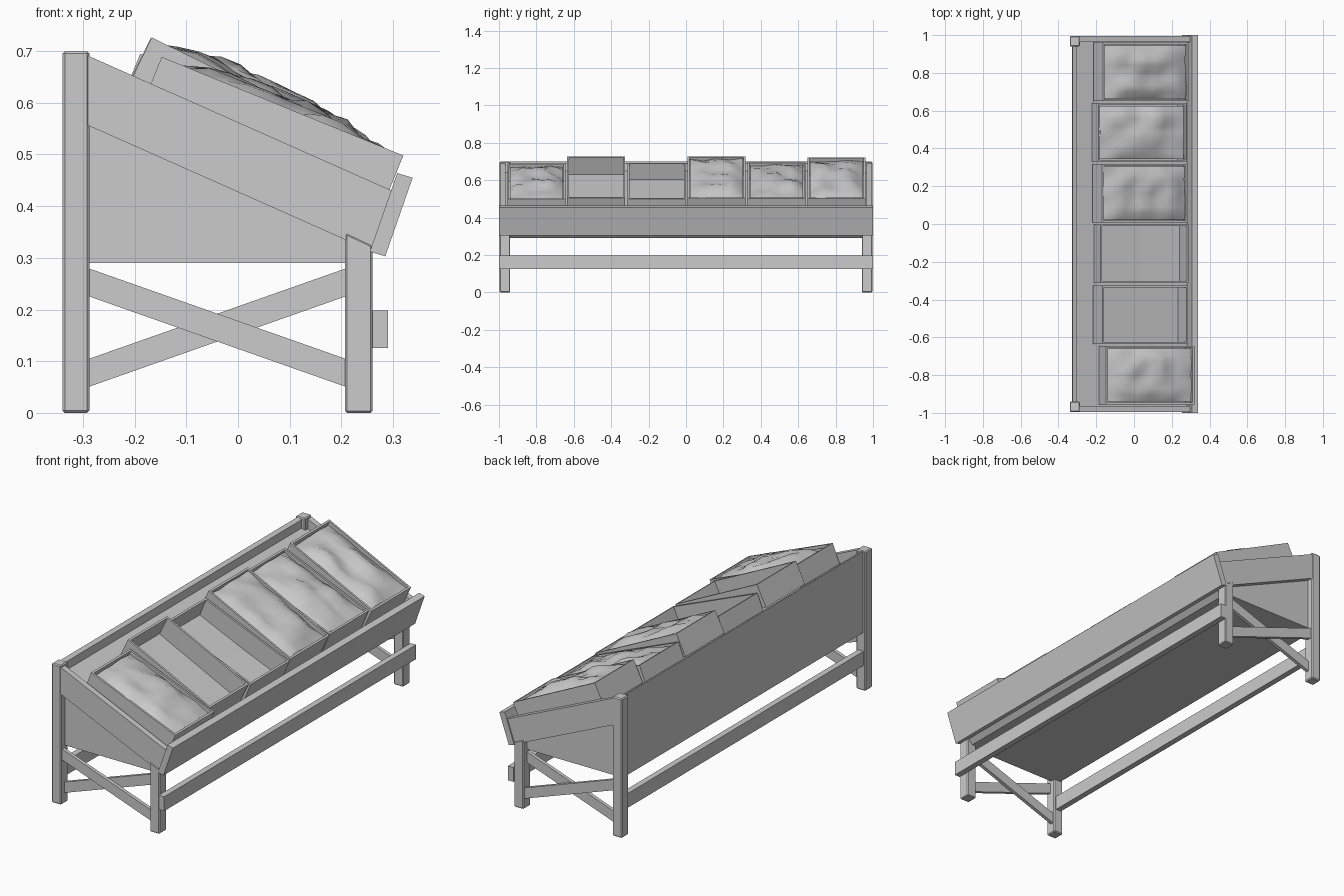
import bpy, bmesh, math
from mathutils import Matrix, Vector, noise

if "Cube" in bpy.data.objects:
    bpy.data.objects.remove(bpy.data.objects["Cube"])


def finish(name, bm, smooth=False):
    bmesh.ops.recalc_face_normals(bm, faces=bm.faces[:])
    me = bpy.data.meshes.new(name)
    bm.to_mesh(me)
    bm.free()
    ob = bpy.data.objects.new(name, me)
    bpy.context.collection.objects.link(ob)
    if smooth:
        for p in me.polygons:
            p.use_smooth = True
    return ob


def prism(name, pts, y0, y1, bevel=0.0):
    """Extrude an x/z outline from y0 to y1."""
    bm = bmesh.new()
    a = [bm.verts.new((x, y0, z)) for x, z in pts]
    b = [bm.verts.new((x, y1, z)) for x, z in pts]
    bm.faces.new(a)
    bm.faces.new(b[::-1])
    n = len(pts)
    for i in range(n):
        bm.faces.new((a[i], b[i], b[(i + 1) % n], a[(i + 1) % n]))
    ob = finish(name, bm)
    if bevel:
        m = ob.modifiers.new("edge", 'BEVEL')
        m.width = bevel
        m.segments = 1
    return ob


def rect(x0, x1, z0, z1):
    return [(x0, z0), (x1, z0), (x1, z1), (x0, z1)]


def end_part(name, pts, d0, d1, bevel=0.0):
    """Same outline at both ends, at depth d0..d1 inward from y = +-1."""
    for s, tag in ((-1, "near"), (1, "far")):
        prism(f"{name}_{tag}", pts, *sorted((s * (1 - d0), s * (1 - d1))), bevel)


# posts, sloping side boards and crossed end braces
end_part("back_post", rect(-0.34, -0.287, 0, 0.70), 0.004, 0.06, 0.005)
end_part("front_leg", [(0.207, 0), (0.26, 0), (0.26, 0.325), (0.207, 0.35)], 0.004, 0.06, 0.004)
end_part("side_board", [(-0.292, 0.692), (0.298, 0.43), (0.257, 0.313), (-0.292, 0.557)], 0.006, 0.036)
end_part("falling_brace", [(-0.29, 0.28), (0.21, 0.104), (0.21, 0.05), (-0.29, 0.226)], 0.012, 0.03)
end_part("rising_brace", [(-0.29, 0.05), (0.21, 0.226), (0.21, 0.28), (-0.29, 0.104)], 0.032, 0.05)

# long front board and rails
prism("front_board", [(0.255, 0.312), (0.285, 0.303), (0.338, 0.455), (0.308, 0.464)], -1, 1)
prism("front_rail", rect(0.26, 0.29, 0.126, 0.198), -1, 1)
prism("back_rail", rect(-0.328, -0.298, 0.126, 0.198), -0.95, 0.95)

# enclosed body with sloping shelf and raised back rim
prism("display_body", [(-0.325, 0.29), (0.23, 0.29), (0.265, 0.325), (0.28, 0.385),
                       (-0.305, 0.648), (-0.305, 0.69), (-0.325, 0.70)], -0.966, 0.966)

# crates: y centre, front rim x and z, tilt in degrees, filled
L, W, H, T = 0.505, 0.31, 0.115, 0.014
crates = [(-0.80, 0.32, 0.498, 22.2, True), (-0.48, 0.287, 0.505, 26, False),
          (-0.157, 0.289, 0.50, 22.3, False), (0.163, 0.285, 0.504, 26, True),
          (0.485, 0.278, 0.503, 22.3, True), (0.805, 0.29, 0.502, 25.8, True)]
for i, (yc, fx, fz, deg, filled) in enumerate(crates):
    frame = Matrix.Translation((fx, yc, fz)) @ Matrix.Rotation(math.radians(deg), 4, 'Y')
    # open box: outer shell, inset rim, pushed-down inside floor
    bm = bmesh.new()
    bmesh.ops.create_cube(bm, size=1, matrix=Matrix.Translation((-L / 2, 0, -H / 2))
                          @ Matrix.Diagonal((L, W, H, 1)))
    top = max(bm.faces, key=lambda f: f.calc_center_median().z)
    bmesh.ops.inset_region(bm, faces=[top], thickness=T)
    ext = bmesh.ops.extrude_face_region(bm, geom=[top])
    bmesh.ops.translate(bm, vec=(0, 0, T - H),
                        verts=[g for g in ext['geom'] if isinstance(g, bmesh.types.BMVert)])
    if top.is_valid:
        bmesh.ops.delete(bm, geom=[top], context='FACES_ONLY')
    finish(f"crate_{i + 1}", bm).matrix_world = frame
    if not filled:
        continue
    # uneven heap of goods
    bm = bmesh.new()
    bmesh.ops.create_grid(bm, x_segments=12, y_segments=8, size=0.5)
    for v in bm.verts:
        edge = min(1, 5 * (0.5 - max(abs(v.co.x), abs(v.co.y))))
        n = noise.noise(Vector((v.co.x * 5 + i * 7.3, v.co.y * 4, i * 3.1)))
        v.co = (v.co.x * (L - 2 * T) - L / 2, v.co.y * (W - 2 * T),
                -0.012 + 0.026 * edge + 0.028 * n * (0.5 + 0.5 * edge))
    finish(f"heap_{i + 1}", bm, True).matrix_world = frame
